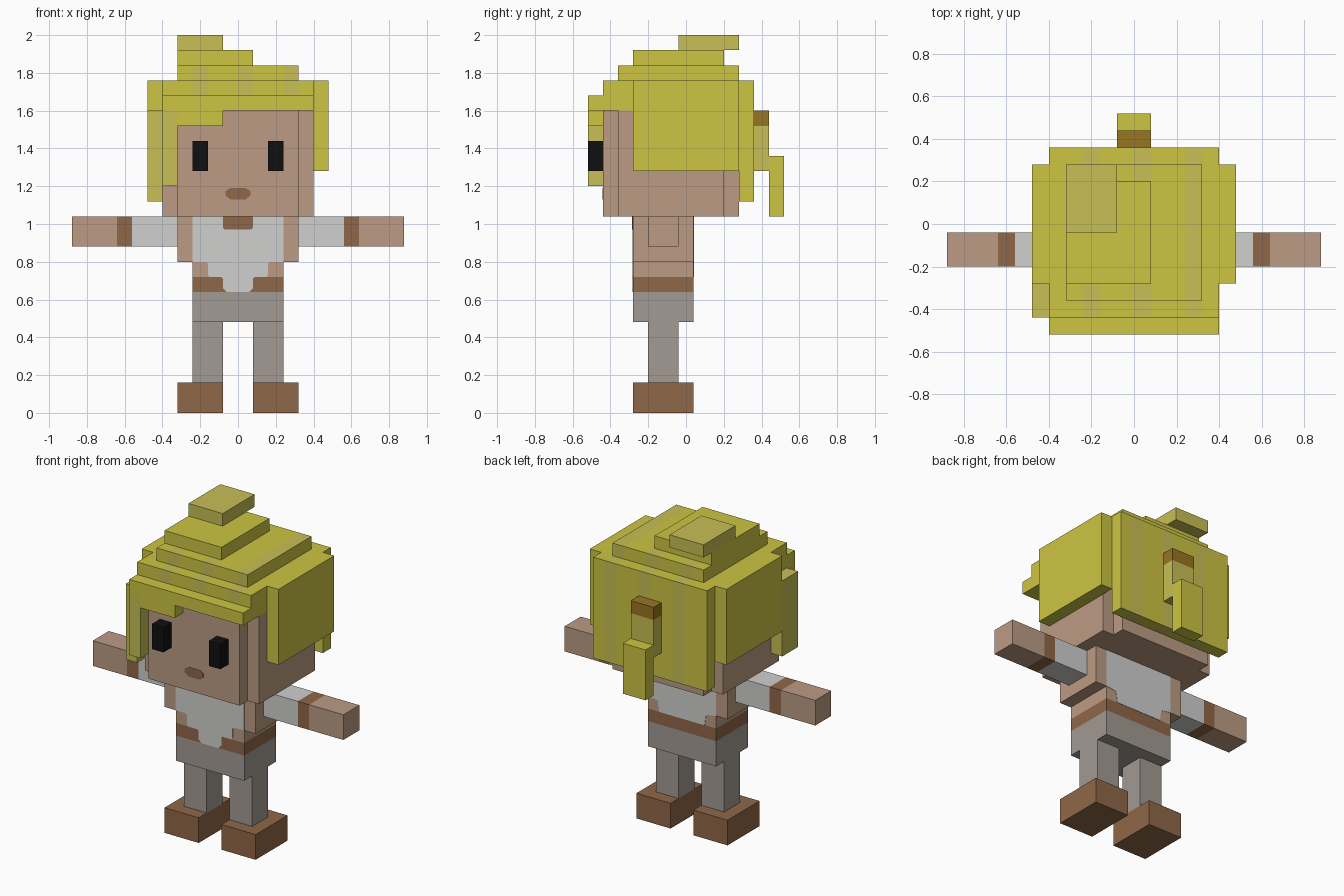
import bpy, bmesh
from mathutils import Vector

cube = bpy.data.objects.get("Cube")
if cube:
    bpy.data.objects.remove(cube, do_unlink=True)

U = 0.08  # size of one block


def material(name, hex_code):
    srgb = [int(hex_code[i:i + 2], 16) / 255 for i in (0, 2, 4)]
    lin = [c / 12.92 if c < 0.04045 else ((c + 0.055) / 1.055) ** 2.4 for c in srgb]
    m = bpy.data.materials.new(name)
    m.use_nodes = True
    m.diffuse_color = (*lin, 1)
    m.node_tree.nodes["Principled BSDF"].inputs["Base Color"].default_value = (*lin, 1)
    return m


skin = material("skin", "BC9C84")
brown = material("leather_brown", "8F6748")
grey = material("trouser_grey", "A39A93")
white = material("shirt_white", "D0D0CF")
yellow = material("hair_yellow", "CDC543")
pale = material("hair_pale_yellow", "C8BF55")
ochre = material("hair_tie_ochre", "977523")
black = material("eye_black", "101010")


def finish(name, bm, *mats):
    bmesh.ops.recalc_face_normals(bm, faces=bm.faces)
    mesh = bpy.data.meshes.new(name)
    bm.to_mesh(mesh)
    bm.free()
    for m in mats:
        mesh.materials.append(m)
    obj = bpy.data.objects.new(name, mesh)
    bpy.context.collection.objects.link(obj)
    return obj


def box_mesh(x, y, z):
    bm = bmesh.new()
    bmesh.ops.create_cube(bm, size=1)
    for v in bm.verts:
        v.co = Vector([(a + b) / 2 + c * (b - a) for c, (a, b) in zip(v.co, (x, y, z))])
    return bm


def box(name, x, y, z, mat):
    return finish(name, box_mesh(x, y, z), mat)


def pair(name, x, y, z, mat):
    box("left_" + name, x, y, z, mat)
    box("right_" + name, (-x[1], -x[0]), y, z, mat)


def striped(name, x, y, z):
    """Hair block with pale vertical streaks cut into it."""
    streaks = [(-3 * U, -2 * U), (0, U), (3 * U, 4 * U)]
    bm = box_mesh(x, y, z)
    for streak in streaks:
        for cut in streak:
            if x[0] < cut < x[1]:
                bmesh.ops.bisect_plane(bm, geom=bm.verts[:] + bm.edges[:] + bm.faces[:],
                                       plane_co=(cut, 0, 0), plane_no=(1, 0, 0))
    for f in bm.faces:
        cx = f.calc_center_median().x
        f.material_index = int(abs(f.normal.x) < 0.5 and any(a < cx < b for a, b in streaks))
    return finish(name, bm, yellow, pale)


def plate(name, half, y, mat):
    """Thin symmetric painted plate from its right-hand outline (x, z)."""
    outline = half + [(-px, pz) for px, pz in reversed(half)]
    bm = bmesh.new()
    face = bm.faces.new([bm.verts.new((px, y - 0.002, pz)) for px, pz in outline])
    ext = bmesh.ops.extrude_face_region(bm, geom=[face])["geom"]
    bmesh.ops.translate(bm, vec=(0, 0.004, 0),
                        verts=[v for v in ext if isinstance(v, bmesh.types.BMVert)])
    return finish(name, bm, mat)


# Legs and trousers
body_y, limb_y = (-0.28, 0.04), (-0.2, -0.04)
pair("shoe", (0.08, 0.32), body_y, (0, 0.16), brown)
pair("leg", (0.08, 0.24), limb_y, (0.16, 0.48), grey)
box("trousers", (-0.24, 0.24), body_y, (0.48, 0.64), grey)

# Torso with painted shirt
box("belt", (-0.24, 0.24), body_y, (0.64, 0.72), brown)
box("waist", (-0.24, 0.24), body_y, (0.72, 0.8), skin)
box("chest", (-0.32, 0.32), body_y, (0.8, 1.04), skin)
plate("shirt_front", [(0.24, 1.04), (0.24, 0.8), (0.17, 0.8), (0.16, 0.79), (0.16, 0.73),
                      (0.15, 0.72), (0.09, 0.72), (0.08, 0.71), (0.08, 0.66), (0.06, 0.64)],
      body_y[0], white)
plate("shirt_back", [(0.24, 1.04), (0.24, 0.8), (0.17, 0.79), (0.16, 0.72)], body_y[1], white)
plate("collar_patch", [(0.08, 1.04), (0.08, 0.98), (0.07, 0.97)], body_y[0] - 0.003, brown)

# Arms
arm_z = (0.88, 1.04)
pair("sleeve", (0.32, 0.56), limb_y, arm_z, white)
pair("cuff", (0.56, 0.64), limb_y, arm_z, brown)
pair("forearm", (0.64, 0.88), limb_y, arm_z, skin)

# Head and face
box("head", (-0.4, 0.4), (-0.36, 0.2), (1.04, 1.6), skin)
box("face", (-0.32, 0.32), (-0.44, 0.28), (1.04, 1.6), skin)
pair("eye", (0.16, 0.24), (-0.52, -0.44), (1.28, 1.44), black)
plate("mouth", [(0.04, 1.19), (0.065, 1.175), (0.065, 1.15), (0.04, 1.13)], -0.44, brown)

# Hair cap, stepped layers and top tuft
striped("hair_cap", (-0.4, 0.4), (-0.44, 0.28), (1.68, 1.76))
box("hair_band", (-0.4, 0.4), (-0.44, 0.28), (1.6, 1.68), yellow)
striped("hair_layer", (-0.32, 0.32), (-0.36, 0.28), (1.76, 1.84))
box("hair_crown", (-0.32, 0.08), (-0.28, 0.2), (1.84, 1.92), yellow)
box("hair_tuft", (-0.32, -0.08), (-0.04, 0.28), (1.92, 2.0), pale)
pair("hair_side", (0.4, 0.48), (-0.28, 0.28), (1.28, 1.76), yellow)
striped("hair_back", (-0.4, 0.4), (0.28, 0.36), (1.12, 1.76))

# Fringe and loose strands
box("fringe", (-0.4, 0.4), (-0.52, -0.44), (1.6, 1.68), yellow)
box("fringe_sweep", (-0.32, -0.08), (-0.52, -0.44), (1.52, 1.6), yellow)
box("front_strand", (-0.4, -0.32), (-0.52, -0.44), (1.2, 1.6), pale)
box("side_strand", (-0.48, -0.4), (-0.44, -0.28), (1.12, 1.6), pale)

# Ponytail
box("hair_tie", (-0.08, 0.08), (0.36, 0.44), (1.52, 1.6), ochre)
box("ponytail_upper", (-0.08, 0.08), (0.36, 0.44), (1.28, 1.52), pale)
box("ponytail_lower", (-0.08, 0.08), (0.44, 0.52), (1.04, 1.36), yellow)
